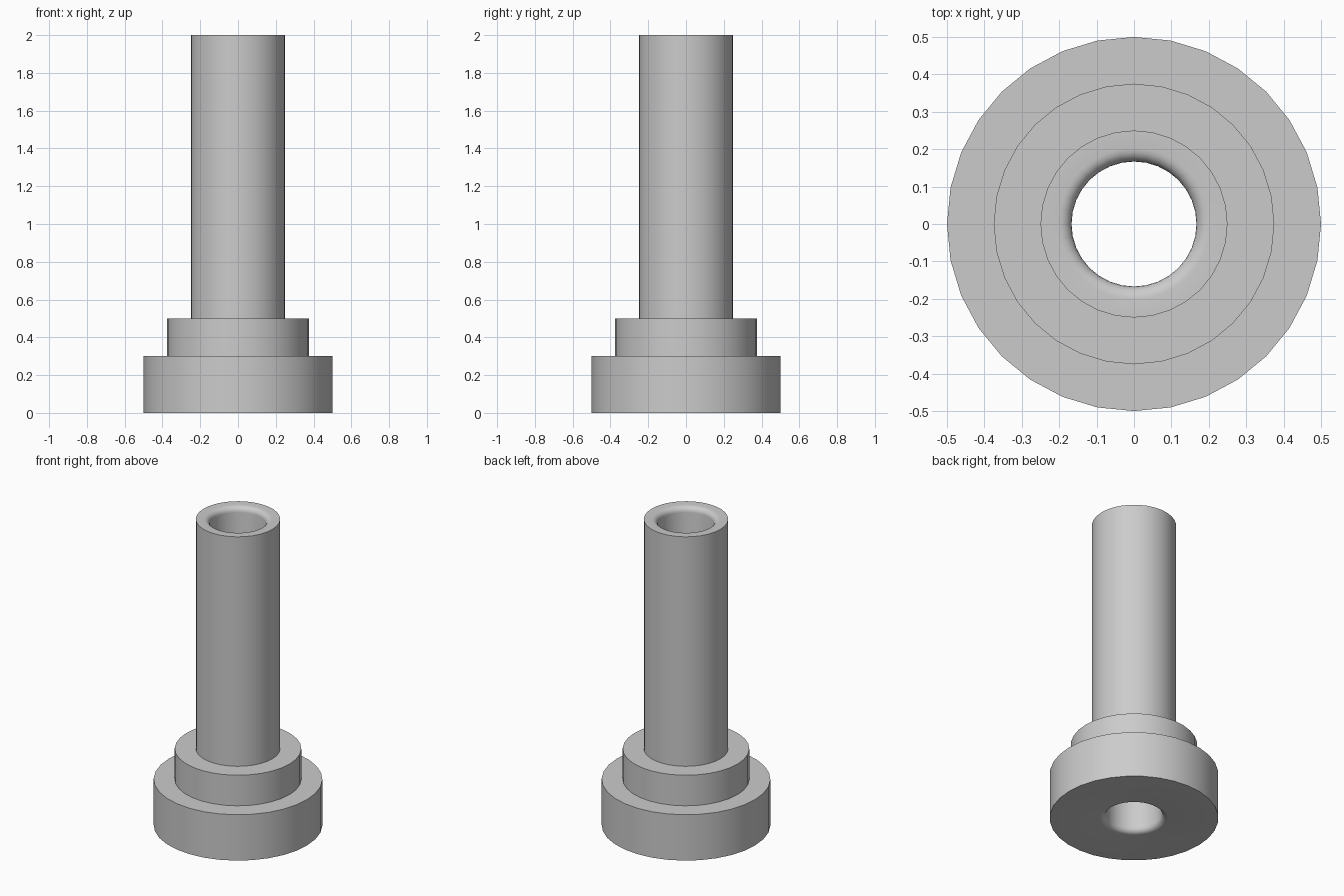
import bpy, bmesh, math

cube = bpy.data.objects.get("Cube")
if cube:
    bpy.data.objects.remove(cube)

SEGMENTS = 32
BORE, ROUND, HEIGHT = 0.167, 0.035, 2.0

grey = bpy.data.materials.new("plain grey")
grey.use_nodes = True
colour = (0.6, 0.6, 0.6, 1)
grey.diffuse_color = colour
grey.node_tree.nodes["Principled BSDF"].inputs["Base Color"].default_value = colour


def rim(z, inward, steps=5):
    """Rounded lip from the flat end at height z into the bore."""
    pts = []
    for i in range(steps + 1):
        a = math.pi / 2 * i / steps
        pts.append((BORE + ROUND * (1 - math.sin(a)),
                    z + inward * ROUND * (1 - math.cos(a))))
    return pts


def lathe(name, profile):
    """Revolve a closed (radius, height) profile around z."""
    bm = bmesh.new()
    rings = []
    for k in range(SEGMENTS):
        a = math.tau * k / SEGMENTS
        rings.append([bm.verts.new((r * math.cos(a), r * math.sin(a), z))
                      for r, z in profile])
    n = len(profile)
    for k in range(SEGMENTS):
        here, there = rings[k], rings[(k + 1) % SEGMENTS]
        for i in range(n):
            j = (i + 1) % n
            bm.faces.new((here[i], there[i], there[j], here[j]))
    bmesh.ops.recalc_face_normals(bm, faces=bm.faces)
    mesh = bpy.data.meshes.new(name)
    bm.to_mesh(mesh)
    bm.free()
    mesh.materials.append(grey)
    obj = bpy.data.objects.new(name, mesh)
    bpy.context.collection.objects.link(obj)
    bpy.ops.object.select_all(action="DESELECT")
    obj.select_set(True)
    bpy.context.view_layer.objects.active = obj
    bpy.ops.object.shade_smooth_by_angle(angle=math.radians(30))
    return obj


# Base flange, collar and tube outside, then the bore with rounded ends
outside = [(0.5, 0), (0.5, 0.3), (0.375, 0.3), (0.375, 0.5),
           (0.25, 0.5), (0.25, HEIGHT)]
bore = rim(HEIGHT, -1) + rim(0, 1)[::-1]
lathe("flanged_bushing", outside + bore)
